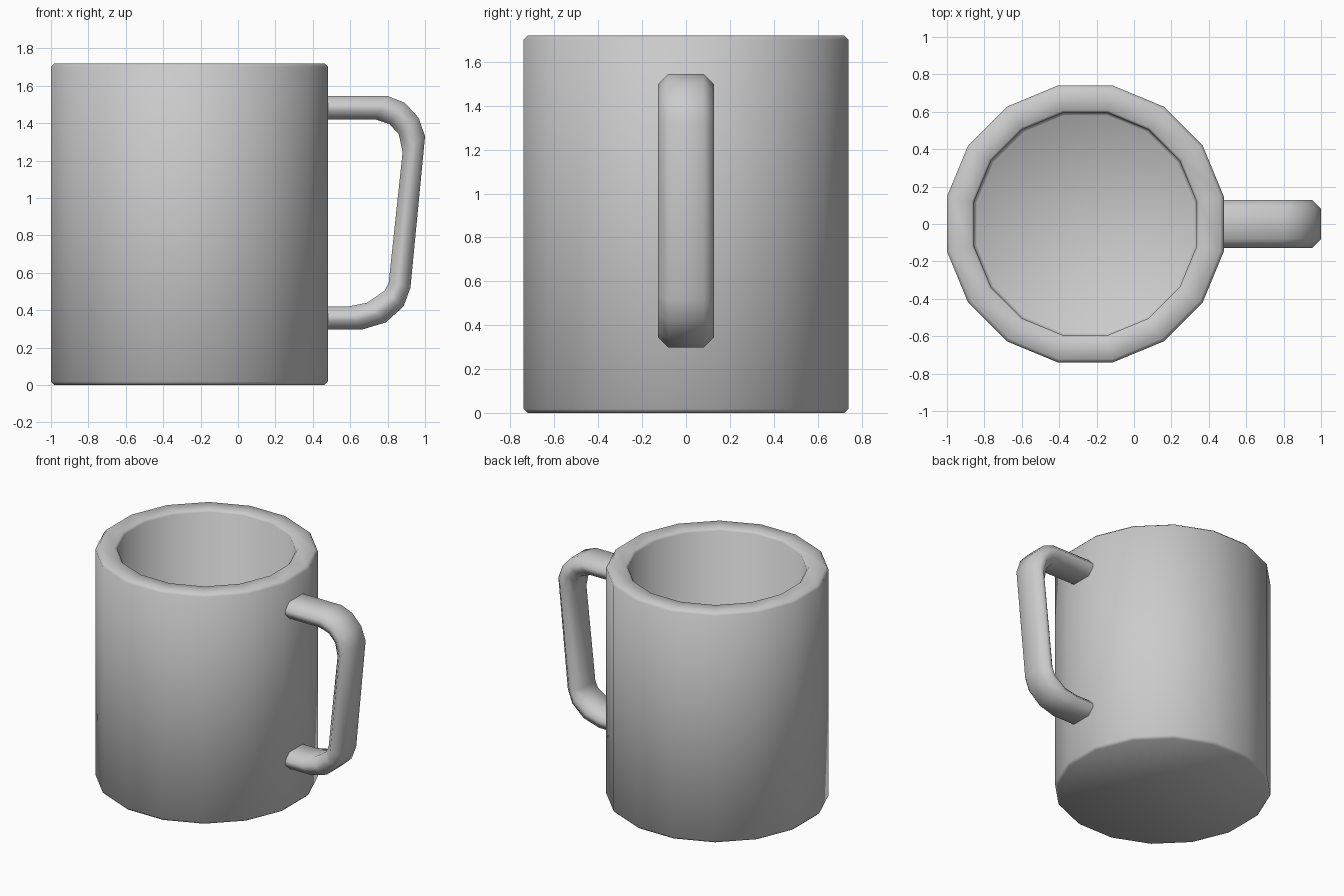
import bpy, math
from mathutils import Vector

if "Cube" in bpy.data.objects:
    bpy.data.objects.remove(bpy.data.objects["Cube"])


def make_object(name, verts, faces, angle):
    mesh = bpy.data.meshes.new(name)
    mesh.from_pydata(verts, [], faces)
    mesh.update()
    obj = bpy.data.objects.new(name, mesh)
    bpy.context.collection.objects.link(obj)
    bpy.ops.object.select_all(action='DESELECT')
    obj.select_set(True)
    bpy.context.view_layer.objects.active = obj
    bpy.ops.object.mode_set(mode='EDIT')
    bpy.ops.mesh.select_all(action='SELECT')
    bpy.ops.mesh.normals_make_consistent(inside=False)
    bpy.ops.object.mode_set(mode='OBJECT')
    bpy.ops.object.shade_smooth_by_angle(angle=math.radians(angle))
    return obj


def bridge_rings(name, rings, angle):
    """Skin a list of equal-length vertex rings and cap both ends."""
    n = len(rings[0])
    verts = [v for ring in rings for v in ring]
    faces = [(i * n + j, i * n + (j + 1) % n, (i + 1) * n + (j + 1) % n, (i + 1) * n + j)
             for i in range(len(rings) - 1) for j in range(n)]
    faces += [tuple(range(n)), tuple(range(len(verts) - n, len(verts)))]
    return make_object(name, verts, faces, angle)


# Cup: 16-sided lathe, profile given as (flat-side radius, height)
SIDES, CX = 16, -0.26
profile = [(0.722, 0), (0.74, 0.018), (0.74, 1.702), (0.722, 1.72),
           (0.608, 1.72), (0.595, 1.705), (0.595, 0.165), (0.58, 0.15)]


def cup_ring(apothem, z):
    r = apothem / math.cos(math.pi / SIDES)
    angles = [(k + 0.5) * 2 * math.pi / SIDES for k in range(SIDES)]
    return [(CX + r * math.cos(a), r * math.sin(a), z) for a in angles]


bridge_rings("cup_body", [cup_ring(r, z) for r, z in profile], 50)

# Handle: chamfered section swept between outer and inner side curves (x, z)
outer = [(0.46, 1.545), (0.80, 1.545), (0.89, 1.51), (0.965, 1.43), (1.0, 1.33),
         (0.922, 0.52), (0.885, 0.42), (0.79, 0.335), (0.665, 0.297), (0.46, 0.297)]
inner = [(0.46, 1.42), (0.735, 1.42), (0.81, 1.395), (0.86, 1.34), (0.88, 1.245),
         (0.806, 0.55), (0.785, 0.505), (0.69, 0.44), (0.59, 0.42), (0.46, 0.42)]
half = [(0.08, 0.0), (0.127, 0.38), (0.127, 0.62), (0.08, 1.0)]
section = half + [(-y, t) for y, t in reversed(half)]


def handle_ring(o, i):
    a, b = Vector((o[0], 0, o[1])), Vector((i[0], 0, i[1]))
    return [tuple(a.lerp(b, t) + Vector((0, y, 0))) for y, t in section]


bridge_rings("handle", [handle_ring(o, i) for o, i in zip(outer, inner)], 60)
